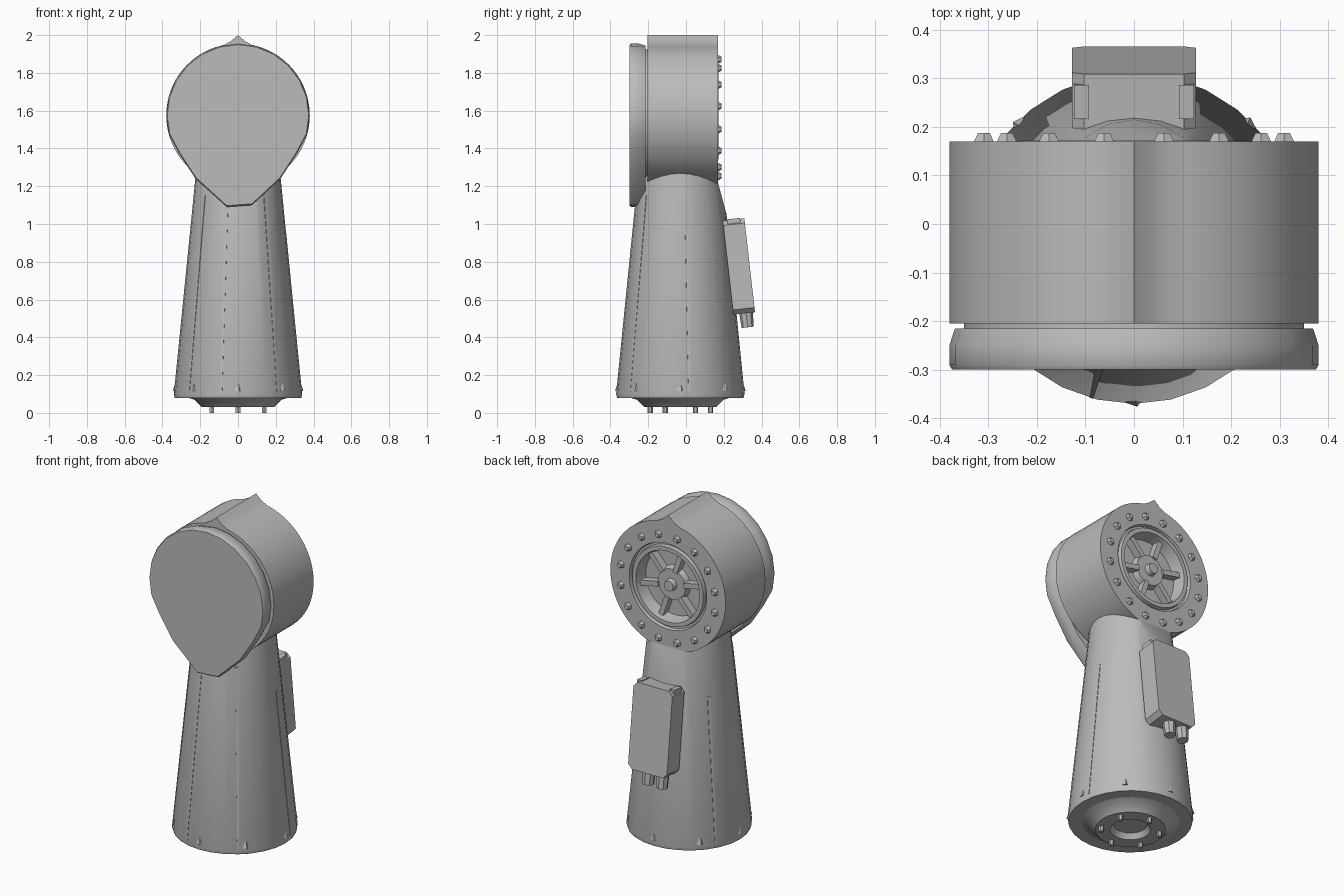
import bpy, bmesh, math
from mathutils import Vector, Matrix

cube = bpy.data.objects.get("Cube")
if cube:
    bpy.data.objects.remove(cube)

grey = bpy.data.materials.new("metal grey")
grey.use_nodes = True
COLOUR = (0.5, 0.5, 0.5, 1)
grey.diffuse_color = COLOUR
grey.node_tree.nodes["Principled BSDF"].inputs["Base Color"].default_value = COLOUR

TAU = 2 * math.pi
HEAD_Z, HEAD_R = 1.575, 0.38
BASE_Y = -0.03


def finish(name, bm, angle=30):
    bmesh.ops.recalc_face_normals(bm, faces=bm.faces)
    mesh = bpy.data.meshes.new(name)
    bm.to_mesh(mesh)
    bm.free()
    mesh.materials.append(grey)
    ob = bpy.data.objects.new(name, mesh)
    bpy.context.collection.objects.link(ob)
    bpy.ops.object.select_all(action="DESELECT")
    bpy.context.view_layer.objects.active = ob
    ob.select_set(True)
    bpy.ops.object.shade_smooth_by_angle(angle=math.radians(angle))
    return ob


def loft(loops):
    """Bridge equal-length loops of points and close both ends."""
    bm = bmesh.new()
    rings = [[bm.verts.new(p) for p in loop] for loop in loops]
    for a, b in zip(rings, rings[1:]):
        for i in range(len(a)):
            j = (i + 1) % len(a)
            bm.faces.new((a[i], a[j], b[j], b[i]))
    bm.faces.new(rings[0])
    bm.faces.new(rings[-1])
    return bm


def upright(r, y, n=64):
    """Circle facing along y, centred on the head."""
    return [(r * math.sin(TAU * i / n), y, HEAD_Z + r * math.cos(TAU * i / n)) for i in range(n)]


def level(r, z, n=28):
    """Horizontal circle centred on the column."""
    return [(r * math.cos(TAU * i / n), BASE_Y + r * math.sin(TAU * i / n), z) for i in range(n)]


def ridged(y, n=64):
    """Head outline with the small ridge on its crown."""
    loop = []
    for x, _, z in upright(HEAD_R, y, n):
        if z > HEAD_Z:
            z += 0.045 * math.exp(-(x / 0.035) ** 2)
        loop.append((x, y, z))
    return loop


def column_radius(z):
    return 0.34 - 0.115 * (z - 0.09) / 1.16


# Head drum with the stepped recess and hub in its back
steps = [(0.255, 0.17), (0.25, 0.15), (0.238, 0.15), (0.234, 0.172), (0.21, 0.172),
         (0.195, 0.1), (0.1, 0.1), (0.09, 0.135), (0.035, 0.135), (0.03, 0.165)]
finish("head_drum", loft([ridged(-0.205), ridged(0.17)] + [upright(r, y) for r, y in steps]))

# Ribs inside the recess
bm = bmesh.new()
for k in range(6):
    turn = Matrix.Translation((0, 0.115, HEAD_Z)) @ Matrix.Rotation(TAU * k / 6 + 0.2, 4, "Y")
    bmesh.ops.create_cube(bm, size=1, matrix=turn @ Matrix.Translation((0.145, 0, 0))
                          @ Matrix.Diagonal((0.12, 0.06, 0.03, 1)))
finish("recess_ribs", bm)

# Ring of bolts on the back plate
bm = bmesh.new()
for k in range(16):
    a = TAU * (k + 0.5) / 16
    place = Matrix.Translation((0.315 * math.sin(a), 0.176, HEAD_Z - 0.012 + 0.315 * math.cos(a)))
    bmesh.ops.create_cone(bm, cap_ends=True, segments=6, radius1=0.026, radius2=0.014, depth=0.022,
                          matrix=place @ Matrix.Rotation(-math.pi / 2, 4, "X"))
finish("plate_bolts", bm)

# Front cover, a disc drawn down to a blunt tongue
outline = [(HEAD_R * math.sin(math.radians(a)), HEAD_Z + HEAD_R * math.cos(math.radians(a)))
           for a in range(-105, 106, 15)]
outline += [(0.31, 1.37), (0.225, 1.24), (0.075, 1.1), (-0.06, 1.09), (-0.225, 1.24), (-0.31, 1.37)]


def cover_loop(y, s):
    return [(x * s, y, HEAD_Z + (z - HEAD_Z) * s) for x, z in outline]


finish("front_cover", loft([cover_loop(-0.215, 0.97), cover_loop(-0.25, 1),
                            cover_loop(-0.29, 1), cover_loop(-0.3, 0.985)]))
finish("cover_spacer", loft([upright(0.35, -0.22), upright(0.35, -0.2)]))

# Tapered column, cut back where it meets the head plate
bm = loft([level(0.335, 0.08), level(0.34, 0.1), level(column_radius(1.27), 1.27)])
bmesh.ops.remove_doubles(bm, verts=bm.verts, dist=0.0001)
for point, normal in [((0, 0.215, 1.05), (0, 1, 0.27)), ((0, -0.27, 1.09), (0, -1, 0.2))]:
    cut = bmesh.ops.bisect_plane(bm, geom=bm.verts[:] + bm.edges[:] + bm.faces[:],
                                 plane_co=point, plane_no=normal, clear_outer=True)
    bmesh.ops.holes_fill(bm, edges=[e for e in bm.edges if e.is_boundary])
finish("column", bm)

# Fine raised seams running up the column
bm = bmesh.new()
for degrees, top in [(-105, 1.08), (-52, 1.15), (-140, 1.15), (8, 0.95), (150, 0.95)]:
    a = math.radians(degrees)
    out, side = Vector((math.cos(a), math.sin(a), 0)), Vector((-math.sin(a), math.cos(a), 0))
    rings = []
    for z, half in [(0.11, 0.004), (top, 0.01)]:
        mid = out * column_radius(z) + Vector((0, BASE_Y, z))
        rings.append([bm.verts.new(mid + out * o + side * s * half)
                      for o, s in [(-0.01, -1), (0.002, -1), (0.002, 1), (-0.01, 1)]])
    for i in range(4):
        j = (i + 1) % 4
        bm.faces.new((rings[0][i], rings[0][j], rings[1][j], rings[1][i]))
    bm.faces.new(rings[0])
    bm.faces.new(rings[1])
finish("column_seams", bm)

# Small lugs around the foot
bm = bmesh.new()
for k in range(8):
    place = Matrix.Translation((0, BASE_Y, 0.14)) @ Matrix.Rotation(TAU * k / 8, 4, "Z")
    bmesh.ops.create_cone(bm, cap_ends=True, segments=5, radius1=0.022, radius2=0.006, depth=0.05,
                          matrix=place @ Matrix.Translation((0.325, 0, 0)))
finish("foot_lugs", bm)

# Mounting flange under the foot, hollow in the middle
finish("mounting_flange", loft([level(0.3, 0.09), level(0.23, 0.07), level(0.19, 0.03),
                                level(0.11, 0.03), level(0.09, 0.06)]))
bm = bmesh.new()
for k in range(6):
    a = TAU * (k + 0.5) / 6
    bmesh.ops.create_cone(bm, cap_ends=True, segments=6, radius1=0.014, radius2=0.014, depth=0.04,
                          matrix=Matrix.Translation((0.16 * math.cos(a), BASE_Y + 0.16 * math.sin(a), 0.02)))
finish("flange_bolts", bm)

# Leaning box on the back, with chamfered corners
lean = Matrix.Translation((0, 0.28, 0.775)) @ Matrix.Rotation(math.radians(6.5), 4, "X")
bm = bmesh.new()
bmesh.ops.create_cube(bm, size=1, matrix=Matrix.Diagonal((0.256, 0.115, 0.5, 1)))
corners = [e for e in bm.edges if abs(e.verts[0].co.y - e.verts[1].co.y) > 0.05]
bmesh.ops.bevel(bm, geom=corners, offset=0.025, segments=1, affect="EDGES")
bmesh.ops.transform(bm, matrix=lean, verts=bm.verts)
finish("back_box", bm)

# Corner studs above the box and cable sockets below it
bm = bmesh.new()
for x in (-0.108, 0.108):
    bmesh.ops.create_cube(bm, size=1, matrix=lean @ Matrix.Translation((x, 0, 0.235))
                          @ Matrix.Diagonal((0.03, 0.07, 0.04, 1)))
finish("box_studs", bm)
bm = bmesh.new()
for x in (-0.07, 0.02):
    bmesh.ops.create_cone(bm, cap_ends=True, segments=8, radius1=0.032, radius2=0.038, depth=0.11,
                          matrix=lean @ Matrix.Translation((x, 0.01, -0.27)))
finish("cable_sockets", bm)
